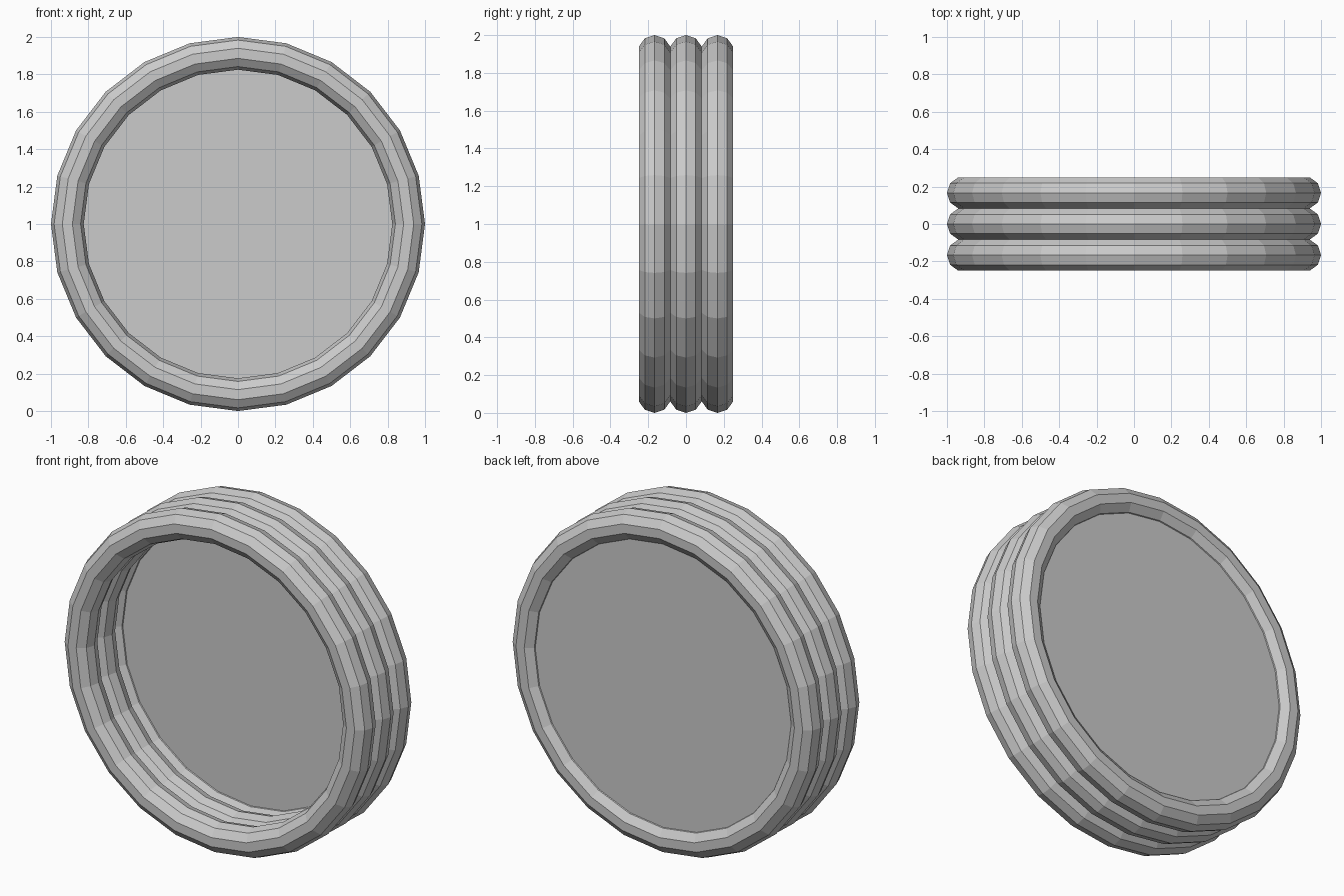
import bpy
from math import pi

if "Cube" in bpy.data.objects:
    bpy.data.objects.remove(bpy.data.objects["Cube"])

MAJOR, MINOR, SPACING = 0.9125, 0.0875, 0.1665


def finish(name):
    obj = bpy.context.object
    obj.name = name
    obj.data.name = name
    bpy.ops.object.shade_flat()


# Three touching low-poly rings that form the ribbed wall
for name, y in (("front_ring", -SPACING), ("middle_ring", 0), ("back_ring", SPACING)):
    bpy.ops.mesh.primitive_torus_add(
        major_segments=24, minor_segments=10,
        major_radius=MAJOR, minor_radius=MINOR,
        location=(0, y, 1), rotation=(pi / 2, 0, 0))
    finish(name)

# Flat plate closing the back ring
bpy.ops.mesh.primitive_cylinder_add(
    vertices=24, radius=0.86, depth=0.09,
    location=(0, SPACING, 1), rotation=(pi / 2, 0, 0))
finish("back_plate")
